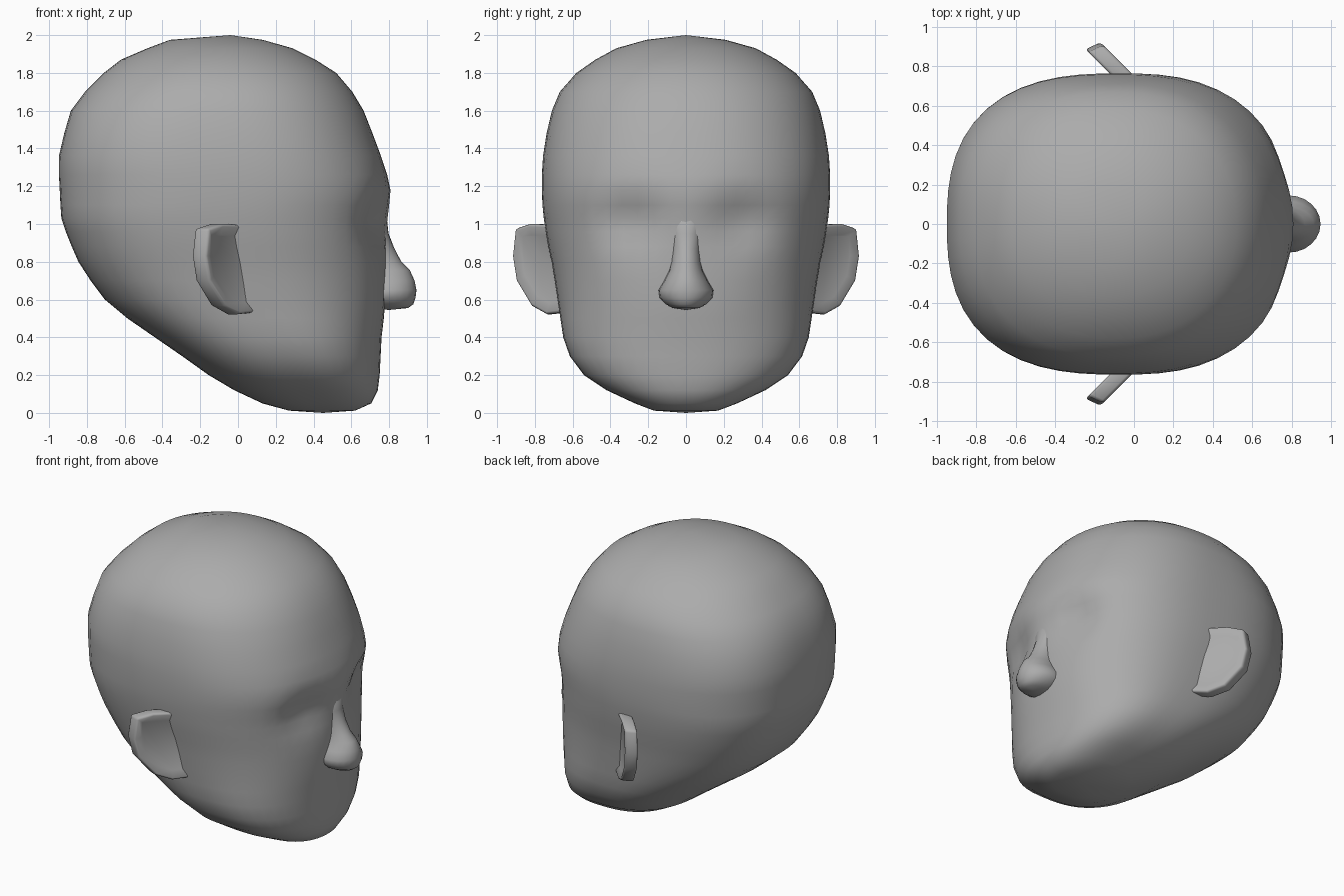
import bpy, bmesh, math
from math import cos, sin, exp, pi

if "Cube" in bpy.data.objects:
    bpy.data.objects.remove(bpy.data.objects["Cube"])

grey = bpy.data.materials.new("dark_grey")
grey.diffuse_color = (.41, .41, .41, 1)
grey.use_nodes = True
grey.node_tree.nodes["Principled BSDF"].inputs["Base Color"].default_value = grey.diffuse_color


def finish(bm, name, angle=180):
    bmesh.ops.recalc_face_normals(bm, faces=bm.faces)
    me = bpy.data.meshes.new(name)
    bm.to_mesh(me)
    bm.free()
    me.materials.append(grey)
    ob = bpy.data.objects.new(name, me)
    bpy.context.collection.objects.link(ob)
    bpy.ops.object.select_all(action='DESELECT')
    ob.select_set(True)
    bpy.context.view_layer.objects.active = ob
    bpy.ops.object.shade_smooth_by_angle(angle=math.radians(angle))
    return ob


def loft(name, rows, segs, power, bottom, top, shape=lambda x, y, z: (x, y, z)):
    """Stack superellipse rings (z, back x, front x, half width) and close both ends."""
    bm = bmesh.new()
    rings = []
    for z, xb, xf, hw in rows:
        c, a = (xb + xf) / 2, (xf - xb) / 2
        ring = []
        for i in range(segs):
            t = 2 * pi * i / segs
            p = power(cos(t), z)
            r = (abs(cos(t)) ** p + abs(sin(t)) ** p) ** (-1 / p)
            ring.append(bm.verts.new(shape(c + a * r * cos(t), hw * r * sin(t), z)))
        rings.append(ring)
    for lo, hi in zip(rings, rings[1:]):
        for i in range(segs):
            j = (i + 1) % segs
            bm.faces.new((lo[i], lo[j], hi[j], hi[i]))
    for ring, tip in ((rings[0], bottom), (rings[-1], top)):
        v = bm.verts.new(tip)
        for i in range(segs):
            bm.faces.new((ring[i], ring[(i + 1) % segs], v))
    return finish(bm, name)


# Head: skull, jaw and eye sockets
head_rows = [
    (.012, .27, .62, .17), (.05, .13, .705, .27), (.12, -.02, .74, .42),
    (.20, -.155, .75, .54), (.30, -.295, .755, .615), (.40, -.44, .76, .65),
    (.50, -.585, .772, .665), (.60, -.705, .78, .68), (.70, -.78, .782, .695),
    (.80, -.845, .784, .712), (.88, -.88, .785, .73), (.96, -.912, .788, .743),
    (1.03, -.935, .794, .753), (1.10, -.94, .802, .76), (1.18, -.944, .808, .763),
    (1.26, -.948, .79, .763), (1.36, -.948, .757, .757), (1.48, -.92, .712, .738),
    (1.60, -.885, .665, .71), (1.70, -.81, .605, .668), (1.80, -.71, .52, .58),
    (1.87, -.62, .41, .48), (1.93, -.48, .29, .37), (1.975, -.36, .13, .21),
]


def head_power(c, z):
    p = 2.6 - .3 * max(0, c)
    return p + (2.1 - p) * min(1, max(0, (z - 1.4) / .5))


def sockets(x, y, z):
    if x > .2:
        x -= .065 * exp(-((abs(y) - .29) / .16) ** 2 - ((z - 1.02) / .14) ** 2)
    return x, y, z


loft("head", head_rows, 56, head_power, (.45, 0, 0), (-.04, 0, 2.0), sockets)

# Nose: bridge blending into the brow, round tip, flared sides
nose_rows = [
    (.555, .70, .90, .07), (.575, .66, .928, .105), (.61, .62, .94, .14),
    (.65, .62, .945, .145), (.70, .62, .935, .115), (.755, .64, .91, .088),
    (.80, .64, .865, .078), (.87, .64, .828, .075), (.95, .64, .797, .085),
    (1.03, .64, .788, .10),
]
loft("nose", nose_rows, 24, lambda c, z: 2.0, (.80, 0, .545), (.72, 0, 1.10))

# Ears: slanted plates with a dished front face and rounded rim
outline = [(.52, .97), (.76, .998), (.83, 1.0), (.905, .975), (.92, .83),
           (.90, .70), (.82, .567), (.74, .522), (.67, .53), (.55, .60)]
for side, name in ((1, "ear_left"), (-1, "ear_right")):
    bm = bmesh.new()
    front = [bm.verts.new((.75 - y, side * y, z)) for y, z in outline]
    back = [bm.verts.new((.675 - y, side * (y - .035), z)) for y, z in outline]
    face = bm.faces.new(front)
    bm.faces.new(back[::-1])
    n = len(outline)
    for i in range(n):
        j = (i + 1) % n
        bm.faces.new((front[j], front[i], back[i], back[j]))
    bmesh.ops.recalc_face_normals(bm, faces=bm.faces)
    bmesh.ops.inset_region(bm, faces=[face], thickness=.06, depth=0)
    for v in face.verts:
        v.co.x -= .018
        v.co.y -= side * .01
    rim = [e for e in bm.edges if e.calc_face_angle(0) > .9]
    bmesh.ops.bevel(bm, geom=rim, offset=.014, segments=2, profile=.5, affect='EDGES')
    finish(bm, name, 70)
